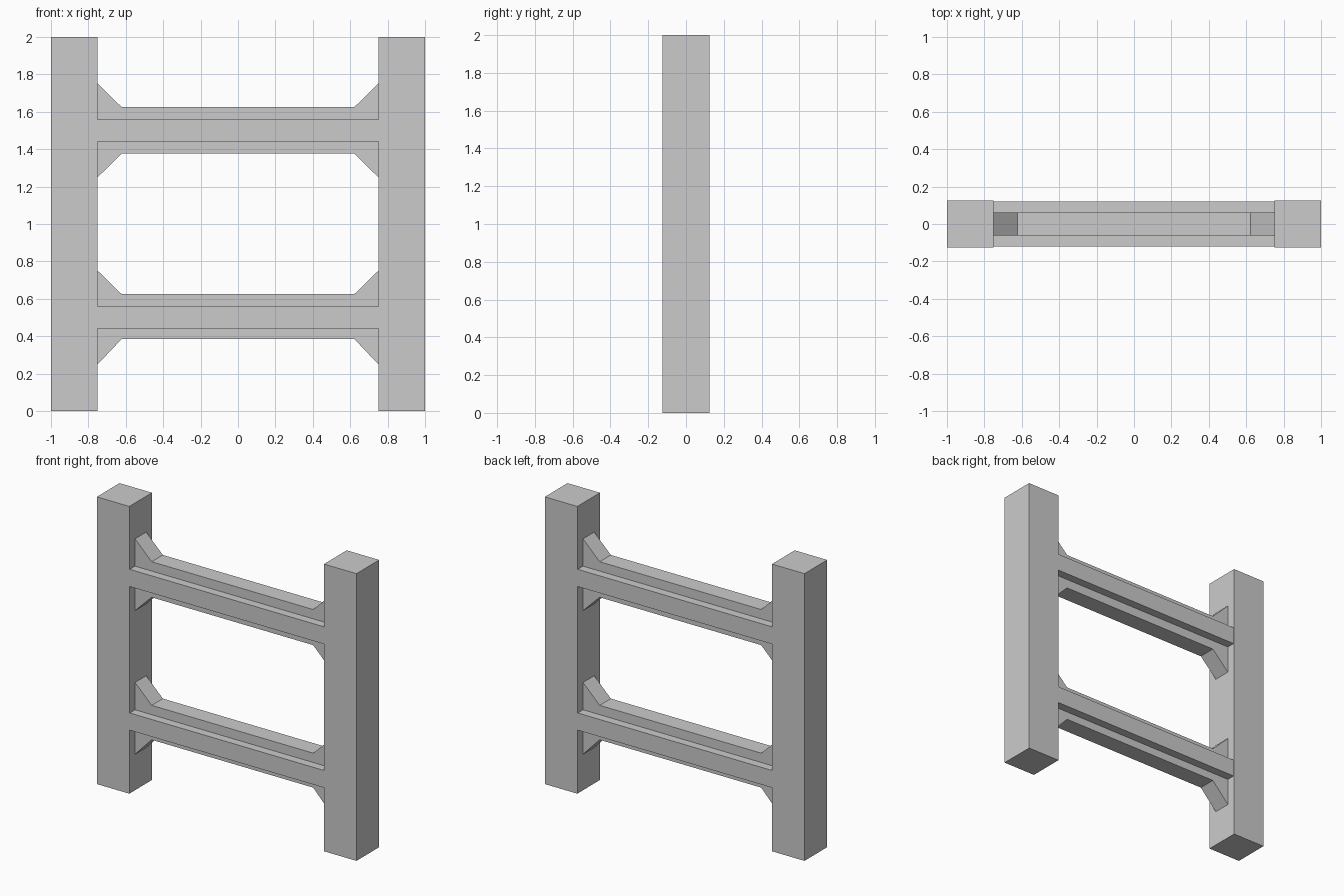
import bpy, bmesh

if "Cube" in bpy.data.objects:
    bpy.data.objects.remove(bpy.data.objects["Cube"])


def extrude_profile(name, points, y):
    """Prism from an (x, z) outline, spanning -y to +y."""
    bm = bmesh.new()
    face = bm.faces.new([bm.verts.new((x, -y, z)) for x, z in points])
    ext = bmesh.ops.extrude_face_region(bm, geom=[face])
    moved = [v for v in ext["geom"] if isinstance(v, bmesh.types.BMVert)]
    bmesh.ops.translate(bm, verts=moved, vec=(0, 2 * y, 0))
    bmesh.ops.recalc_face_normals(bm, faces=bm.faces)
    mesh = bpy.data.meshes.new(name)
    bm.to_mesh(mesh)
    bm.free()
    obj = bpy.data.objects.new(name, mesh)
    bpy.context.collection.objects.link(obj)
    return obj


def box(name, x0, x1, y, z0, z1):
    return extrude_profile(name, [(x0, z0), (x1, z0), (x1, z1), (x0, z1)], y)


# Square upright posts
box("left_post", -1, -0.75, 0.125, 0, 2)
box("right_post", 0.75, 1, 0.125, 0, 2)

# Cross-section rails: a wide bar crossed by a tall web flaring at the posts
for label, zc, drop in (("lower", 0.5, 0.115), ("upper", 1.5, 0.123)):
    box(label + "_rail_bar", -0.75, 0.75, 0.12, zc - 0.06, zc + 0.06)
    right = [(0.75, zc - 0.25), (0.75, zc + 0.25), (0.622, zc + 0.125)]
    left = [(-0.622, zc + 0.125), (-0.75, zc + 0.25), (-0.75, zc - 0.25)]
    bottom = [(-0.622, zc - drop), (0.622, zc - drop)]
    extrude_profile(label + "_rail_web", right + left + bottom, 0.0615)
